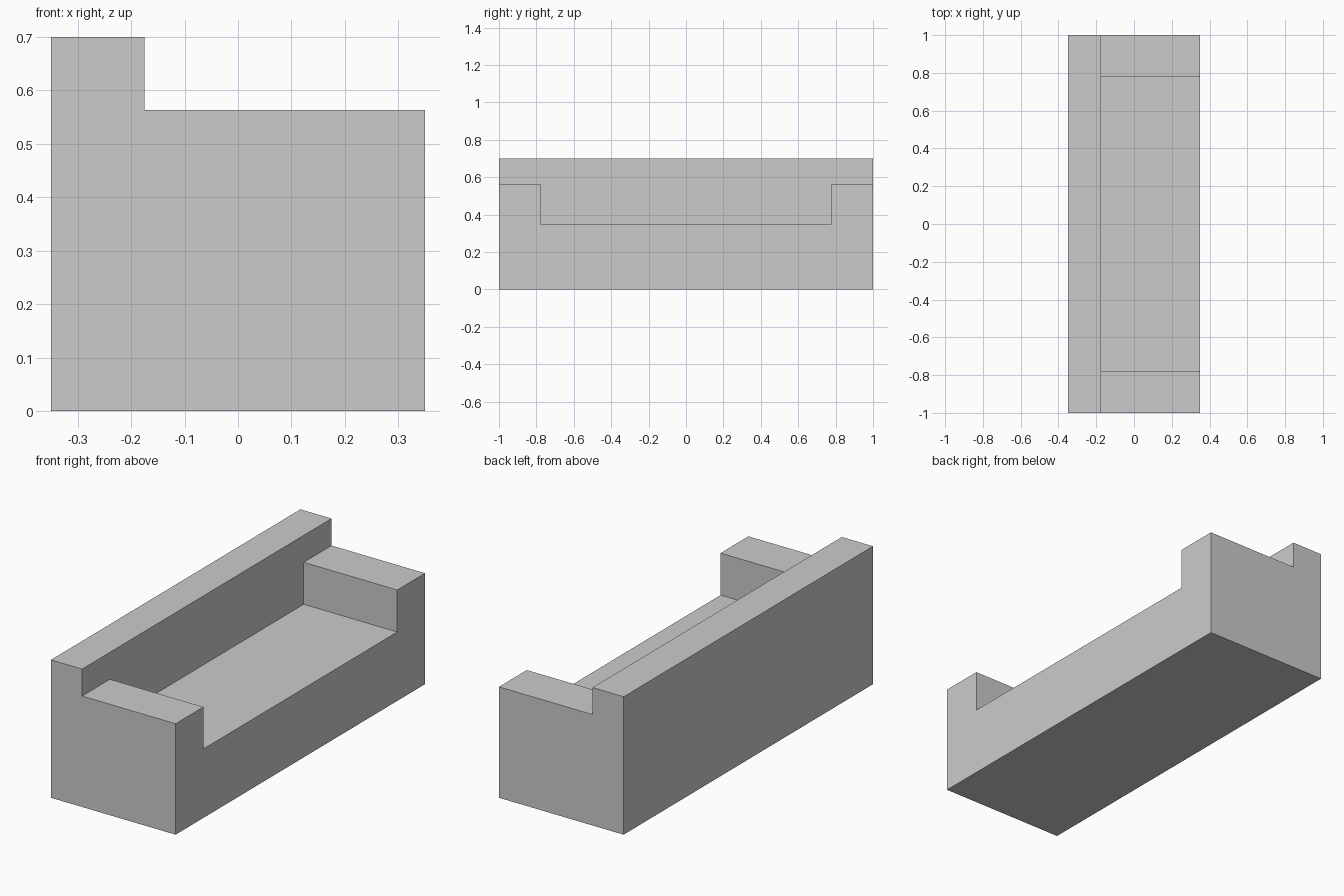
import bpy
import bmesh
from mathutils import Matrix, Vector

if "Cube" in bpy.data.objects:
    bpy.data.objects.remove(bpy.data.objects["Cube"])

DEPTH, LENGTH = 0.70, 2.0
SEAT_Z, ARM_Z, BACK_Z = 0.35, 0.563, 0.70
BACK_X, ARM_Y = -0.175, 0.777

bm = bmesh.new()


def raise_top(level, new_level, inside):
    """Extrude the upward faces at one level that pass the test."""
    bm.normal_update()
    faces = [f for f in bm.faces
             if f.normal.z > 0.9
             and abs(f.calc_center_median().z - level) < 1e-4
             and inside(f.calc_center_median())]
    result = bmesh.ops.extrude_face_region(bm, geom=faces)["geom"]
    leftover = [f for f in faces if f.is_valid]
    if leftover:
        bmesh.ops.delete(bm, geom=leftover, context='FACES_ONLY')
    for v in result:
        if isinstance(v, bmesh.types.BMVert):
            v.co.z = new_level


# Seat block
bmesh.ops.create_cube(bm, size=1.0, matrix=Matrix.Translation((0, 0, SEAT_Z / 2))
                      @ Matrix.Diagonal((DEPTH, LENGTH, SEAT_Z, 1)))

# Cuts marking out the backrest and the two arms
for point, normal in (((BACK_X, 0, 0), (1, 0, 0)),
                      ((0, ARM_Y, 0), (0, 1, 0)),
                      ((0, -ARM_Y, 0), (0, 1, 0))):
    bmesh.ops.bisect_plane(bm, geom=bm.verts[:] + bm.edges[:] + bm.faces[:],
                           plane_co=Vector(point), plane_no=Vector(normal))

# Arms and backrest rise together, then the backrest rises further
raise_top(SEAT_Z, ARM_Z, lambda c: c.x < BACK_X or abs(c.y) > ARM_Y)
raise_top(ARM_Z, BACK_Z, lambda c: c.x < BACK_X)

# Merge the coplanar pieces into clean flat faces
bmesh.ops.dissolve_limit(bm, angle_limit=0.01, verts=bm.verts[:], edges=bm.edges[:])
bmesh.ops.recalc_face_normals(bm, faces=bm.faces[:])

mesh = bpy.data.meshes.new("sofa")
bm.to_mesh(mesh)
bm.free()
bpy.context.collection.objects.link(bpy.data.objects.new("sofa", mesh))
